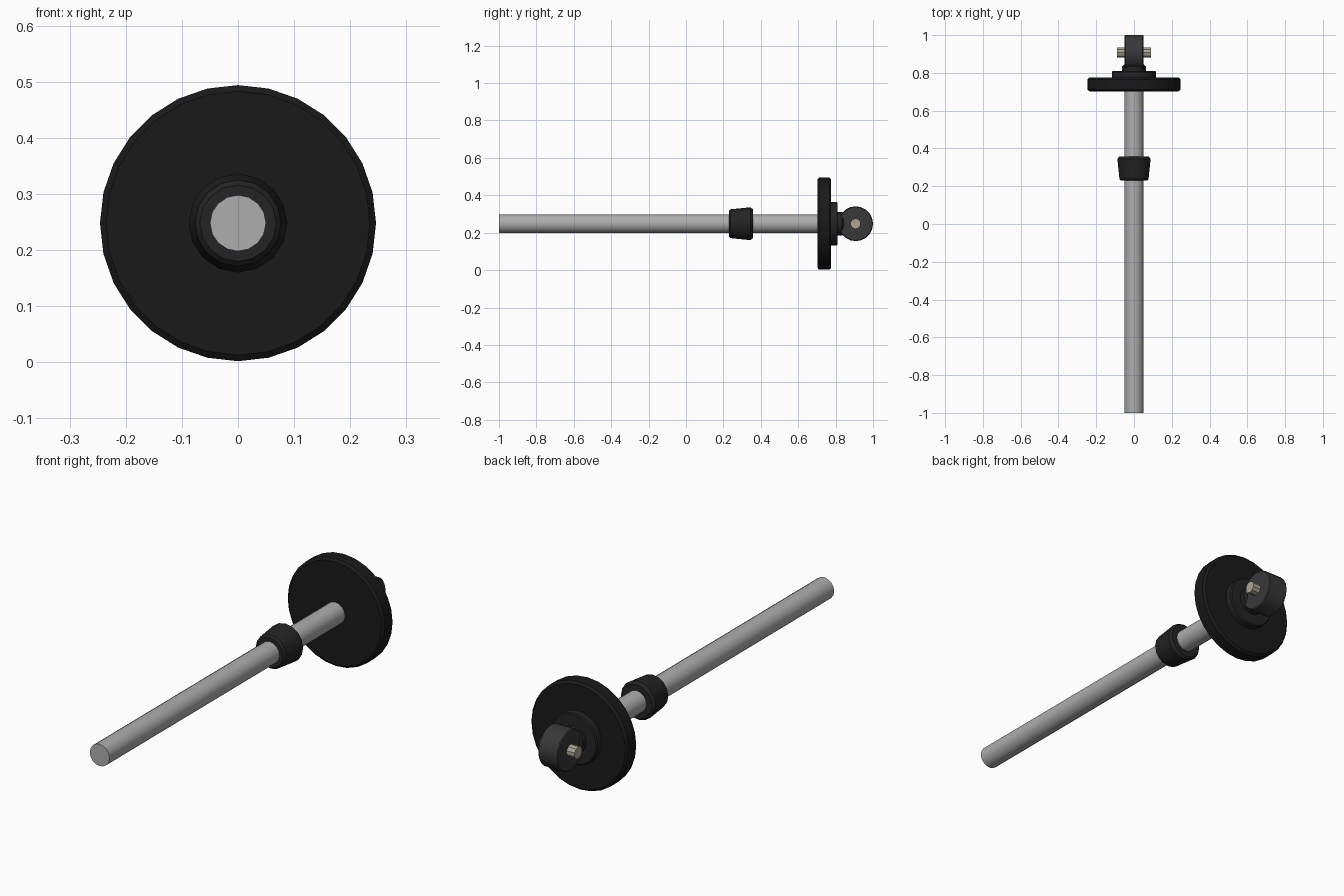
import bpy, bmesh, math
from mathutils import Matrix

if "Cube" in bpy.data.objects:
    bpy.data.objects.remove(bpy.data.objects["Cube"])

CZ = 0.248


def material(name, rgb):
    m = bpy.data.materials.new(name)
    m.diffuse_color = (*rgb, 1)
    m.use_nodes = True
    m.node_tree.nodes["Principled BSDF"].inputs["Base Color"].default_value = m.diffuse_color
    return m


rubber = material("rubber", (0.017, 0.017, 0.018))
disc_black = material("disc_black", (0.010, 0.010, 0.011))
cast = material("cast_metal", (0.04, 0.04, 0.042))
steel = material("steel", (0.42, 0.42, 0.42))
brass = material("bolt_metal", (0.42, 0.37, 0.30))


def lathe(name, profile, sides, mat, axis="Y", centre=0.0, smooth=False, phase=0.0):
    """Revolve (position, radius) points about the Y or X axis, capping both ends."""
    bm = bmesh.new()
    rings = []
    for p, r in profile:
        ring = []
        for i in range(sides):
            a = 2 * math.pi * (i + phase) / sides
            u, v = r * math.sin(a), r * math.cos(a)
            co = (u, p, CZ + v) if axis == "Y" else (p, centre + u, CZ + v)
            ring.append(bm.verts.new(co))
        rings.append(ring)
    for a, b in zip(rings, rings[1:]):
        for i in range(sides):
            j = (i + 1) % sides
            bm.faces.new((a[i], a[j], b[j], b[i]))
    bm.faces.new(rings[0])
    bm.faces.new(rings[-1])
    bmesh.ops.recalc_face_normals(bm, faces=bm.faces)
    me = bpy.data.meshes.new(name)
    bm.to_mesh(me)
    bm.free()
    me.materials.append(mat)
    ob = bpy.data.objects.new(name, me)
    bpy.context.collection.objects.link(ob)
    if smooth:
        bpy.context.view_layer.objects.active = ob
        ob.select_set(True)
        bpy.ops.object.shade_smooth_by_angle(angle=math.radians(35))
        ob.select_set(False)
    return ob


# Piston rod
lathe("piston_rod", [(-1, 0.05), (0.72, 0.05)], 16, steel, smooth=True)

# Tapered bump stop on the rod
lathe("bump_stop", [(0.229, 0.068), (0.238, 0.077), (0.345, 0.088), (0.357, 0.078)],
      16, rubber, smooth=True)

# Large spring plate
lathe("spring_plate", [(0.702, 0.235), (0.711, 0.246), (0.766, 0.246), (0.776, 0.236)],
      28, disc_black, smooth=True)

# Stepped flange and neck behind the plate
lathe("flange", [(0.77, 0.117), (0.806, 0.117), (0.811, 0.112)], 28, rubber, smooth=True)
lathe("neck", [(0.805, 0.063), (0.835, 0.063), (0.845, 0.05), (0.87, 0.045)],
      16, rubber, smooth=True)

# Mounting eye across the end, with its bolt
lathe("mounting_eye", [(-0.05, 0.089), (-0.046, 0.093), (0.046, 0.093), (0.05, 0.089)],
      20, cast, axis="X", centre=0.907, smooth=True)
lathe("eye_bolt", [(-0.09, 0.028), (0.09, 0.028)], 10, brass, axis="X", centre=0.907)
